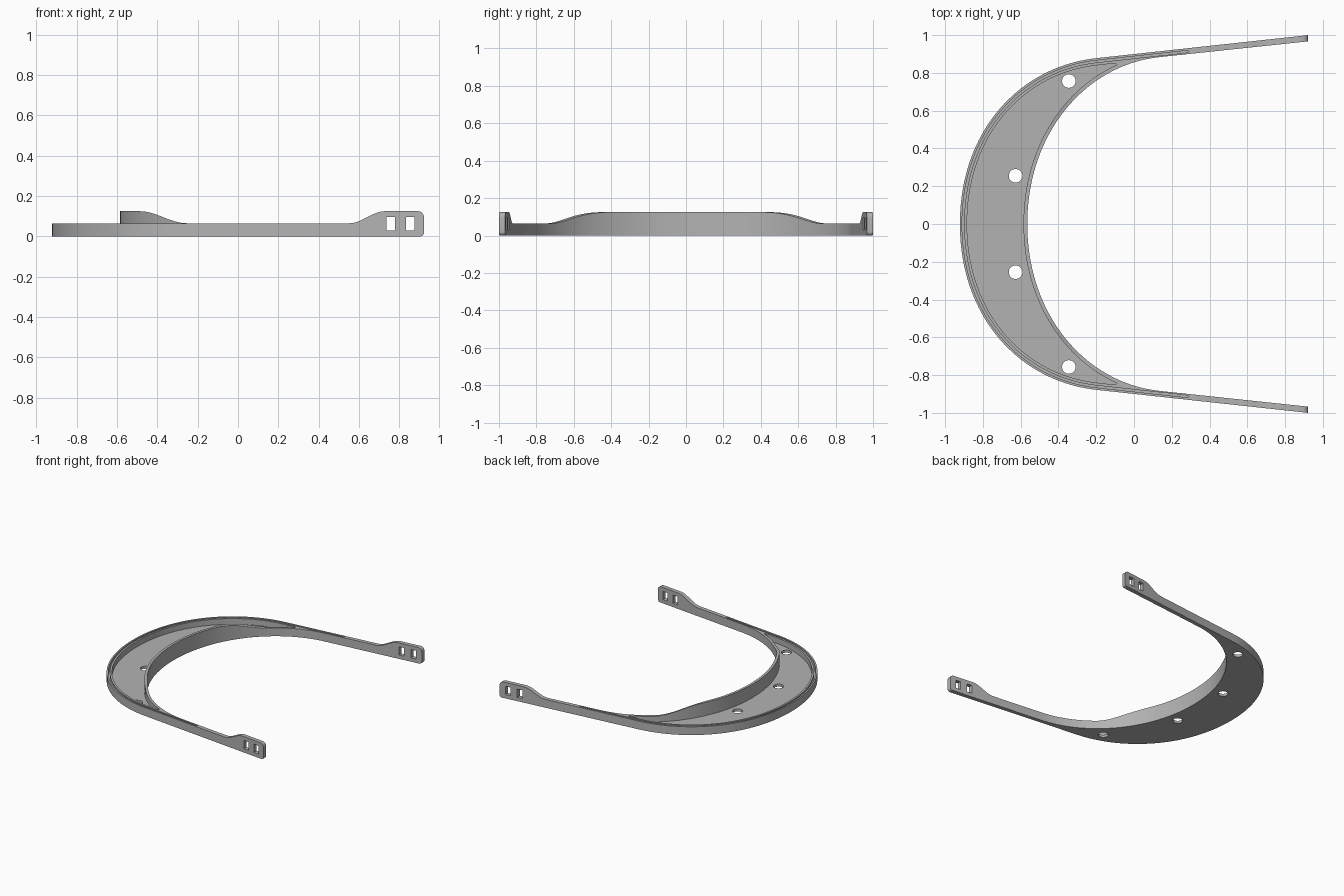
import bpy, bmesh, math
from mathutils import Vector

cube = bpy.data.objects.get("Cube")
if cube:
    bpy.data.objects.remove(cube)

LOW, HIGH, FLOOR, TIP = 0.065, 0.125, 0.02, 0.922

grey = bpy.data.materials.new("light_grey_plastic")
grey.use_nodes = True
grey.diffuse_color = (0.45, 0.45, 0.45, 1)
grey.node_tree.nodes["Principled BSDF"].inputs["Base Color"].default_value = (0.45, 0.45, 0.45, 1)


def prism(name, pts, lo, hi, axis="Z"):
    """Extrude a closed outline along z, or along y for a side profile."""
    place = (lambda p, h: (p[0], p[1], h)) if axis == "Z" else (lambda p, h: (p[0], h, p[1]))
    bm = bmesh.new()
    rings = [[bm.verts.new(place(p, h)) for p in pts] for h in (lo, hi)]
    for ring in rings:
        bm.faces.new(ring)
    n = len(pts)
    for i in range(n):
        j = (i + 1) % n
        bm.faces.new((rings[0][i], rings[0][j], rings[1][j], rings[1][i]))
    bmesh.ops.recalc_face_normals(bm, faces=bm.faces)
    mesh = bpy.data.meshes.new(name)
    bm.to_mesh(mesh)
    bm.free()
    mesh.materials.append(grey)
    obj = bpy.data.objects.new(name, mesh)
    bpy.context.collection.objects.link(obj)
    return obj


def combine(body, cutter, operation="DIFFERENCE"):
    """Apply a boolean and discard the cutter."""
    cutter.hide_render = True
    mod = body.modifiers.new("cut", "BOOLEAN")
    mod.operation, mod.solver, mod.object = operation, "EXACT", cutter
    bpy.ops.object.select_all(action="DESELECT")
    bpy.context.view_layer.objects.active = body
    body.select_set(True)
    bpy.ops.object.modifier_apply(modifier=mod.name)
    bpy.data.objects.remove(cutter)


def horseshoe(a, b, c, d, end, steps=36):
    """Mirrored curve with straight arms, running from -y to +y."""
    a, b, c, d, end = map(Vector, (a, b, c, d, end))
    half = []
    for i in range(steps + 1):
        t = i / steps
        s = 1 - t
        half.append(a * s**3 + b * 3 * s * s * t + c * 3 * s * t * t + d * t**3)
    half += [d.lerp(end, i / 12) for i in range(1, 13)]
    return [Vector((p.x, -p.y)) for p in half[:0:-1]] + half


def offset(path, dist):
    """Positive distance moves towards the open middle."""
    out = []
    for i, p in enumerate(path):
        t = (path[min(i + 1, len(path) - 1)] - path[max(i - 1, 0)]).normalized()
        out.append(p + Vector((t.y, -t.x)) * dist)
    return out


def trim(path, x):
    return [p for p in path if p.x < x]


def ramp(x0, z0, x1, z1, n=14):
    """Smooth S-shaped height change."""
    return [(x0 + (x1 - x0) * i / n, z0 + (z1 - z0) * (1 - math.cos(math.pi * i / n)) / 2)
            for i in range(n + 1)]


def corner(cx, cz, r, start):
    return [(cx + r * math.cos(math.radians(start + a)), cz + r * math.sin(math.radians(start + a)))
            for a in range(0, 91, 15)]


# Headband blank
outer = horseshoe((-0.922, 0), (-0.922, 0.5), (-0.6, 0.834), (-0.2, 0.878), (0.96, 1.004))
inner = horseshoe((-0.565, 0), (-0.565, 0.49), (-0.25, 0.841), (0.13, 0.883), (0.96, 0.971))
band = prism("headband", outer + inner[::-1], 0, HIGH)

# Lower everything outside the forehead wall
wall = offset(inner, -0.02)
ledge = trim(wall, -0.2)
x_end = ledge[-1].x
combine(band, prism("ledge_cutter", ledge + [(x_end, 1.2), (-1.2, 1.2), (-1.2, -1.2), (x_end, -1.2)], LOW, 0.2))

# Side profile: forehead wall slope, low arms, raised rounded tips
profile = ([(-1.1, 0), (-1.1, HIGH + 0.02), (-0.52, HIGH + 0.02), (-0.52, HIGH)]
           + ramp(-0.49, HIGH, -0.25, LOW) + ramp(0.55, LOW, 0.73, HIGH)
           + corner(TIP - 0.03, HIGH - 0.03, 0.03, 0)[::-1]
           + corner(TIP - 0.02, 0.02, 0.02, 270)[::-1])
profile = [(x, z if z > 1e-6 else -0.0) for x, z in profile]
combine(band, prism("side_profile", profile, -1.3, 1.3, "Y"), "INTERSECT")

# Crescent pocket
combine(band, prism("pocket_cutter", trim(offset(outer, 0.038), -0.08) + trim(wall, -0.08)[::-1], FLOOR, 0.2))

# Visor groove in the outer rim
combine(band, prism("groove_cutter",
                    trim(offset(outer, 0.012), 0.3) + trim(offset(outer, 0.023), 0.3)[::-1], FLOOR, 0.2))

# Round holes in the floor and strap slots in the tips
for side in (-1, 1):
    for x, y in ((-0.345, 0.757), (-0.627, 0.255)):
        circle = [(x + 0.036 * math.cos(k * math.tau / 32), side * y + 0.036 * math.sin(k * math.tau / 32))
                  for k in range(32)]
        combine(band, prism("hole_cutter", circle, -0.1, 0.2))
for x in (0.737, 0.833):
    slot = [(x, 0.03), (x + 0.042, 0.03), (x + 0.042, 0.095), (x, 0.095)]
    combine(band, prism("slot_cutter", slot, -1.3, 1.3, "Y"))

bpy.ops.object.select_all(action="DESELECT")
band.select_set(True)
bpy.context.view_layer.objects.active = band
bpy.ops.object.shade_smooth_by_angle(angle=math.radians(30))
